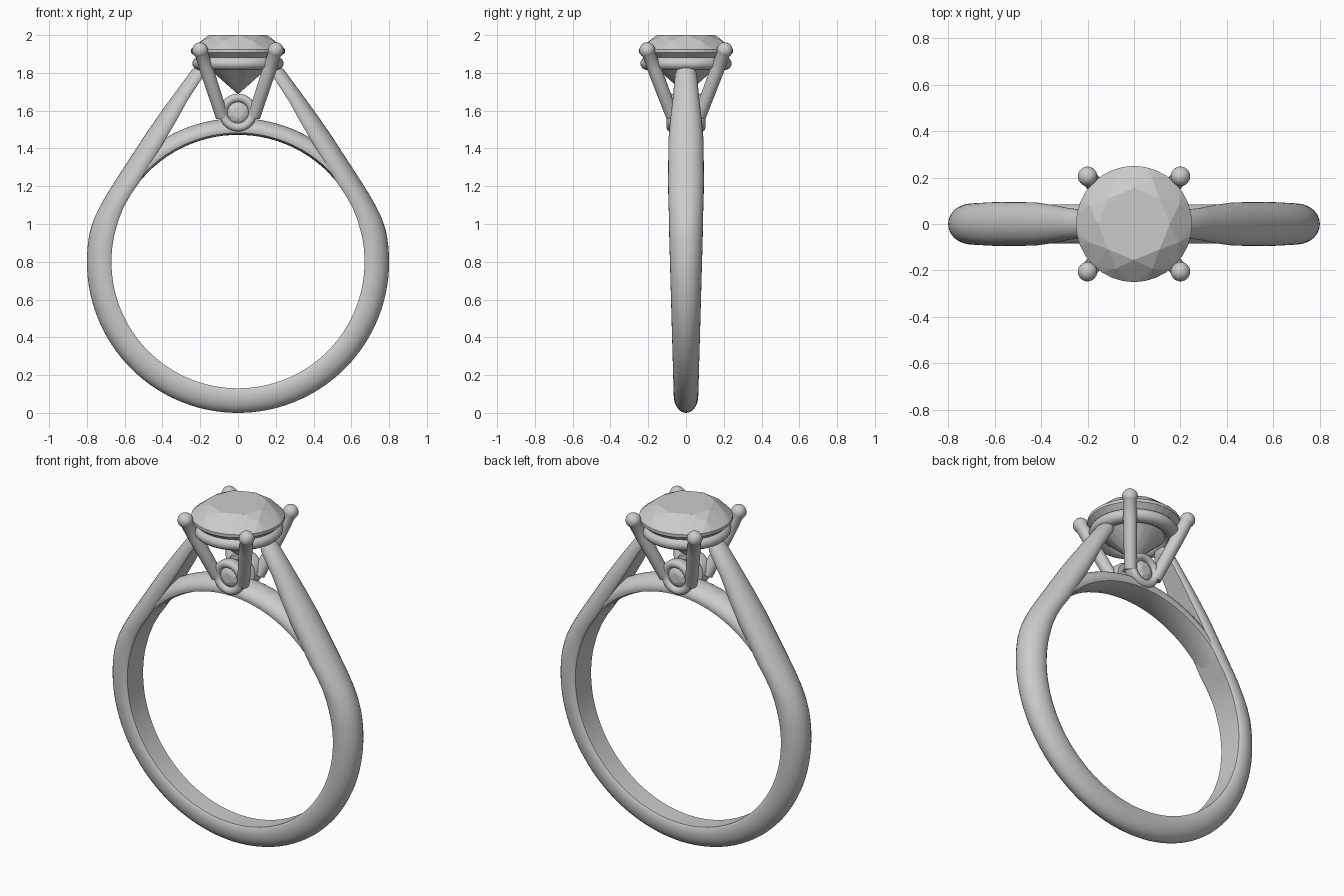
import bpy, bmesh
from math import sin, cos, pi, radians
from mathutils import Vector, Matrix

if "Cube" in bpy.data.objects:
    bpy.data.objects.remove(bpy.data.objects["Cube"])

CZ = 0.8  # centre height of the finger hole


def finish(bm, name, smooth=True):
    bmesh.ops.recalc_face_normals(bm, faces=bm.faces)
    me = bpy.data.meshes.new(name)
    bm.to_mesh(me)
    bm.free()
    ob = bpy.data.objects.new(name, me)
    bpy.context.collection.objects.link(ob)
    if smooth:
        bpy.ops.object.select_all(action='DESELECT')
        ob.select_set(True)
        bpy.context.view_layer.objects.active = ob
        bpy.ops.object.shade_smooth_by_angle(angle=radians(40))
    return ob


def skin(bm, rings, closed=False):
    """Join rings of points with quads; cap the ends unless closed."""
    vs = [[bm.verts.new(p) for p in r] for r in rings]
    n = len(vs[0])
    pairs = list(zip(vs, vs[1:])) + ([(vs[-1], vs[0])] if closed else [])
    for a, b in pairs:
        for i in range(n):
            j = (i + 1) % n
            bm.faces.new((a[i], a[j], b[j], b[i]))
    if not closed:
        bm.faces.new(vs[0])
        bm.faces.new(vs[-1])


def band(name, stations, section):
    """Loft a section over (outer xz, inner xz, half width) stations."""
    bm = bmesh.new()
    rings = []
    for (ox, oz), (ix, iz), w in stations:
        rings.append([(ix + (ox - ix) * u, v * w, iz + (oz - iz) * u)
                      for u, v in section])
    skin(bm, rings)
    return finish(bm, name)


def arc(a, r_out, r_in, w):
    c, s = cos(radians(a)), sin(radians(a))
    return ((r_out * c, CZ + r_out * s), (r_in * c, CZ + r_in * s), w)


def lathe(name, profile, matrix, closed=False, n=40):
    """Revolve an (r, h) profile about local z."""
    bm = bmesh.new()
    rings = [[(r * cos(2 * pi * i / n), r * sin(2 * pi * i / n), h)
              for i in range(n)] for r, h in profile]
    skin(bm, rings, closed)
    bm.transform(matrix)
    return finish(bm, name)


def gem(name, tiers, matrix):
    """Faceted stone: convex hull of (radius, height, count, turn) tiers."""
    bm = bmesh.new()
    for r, h, n, t in tiers:
        for i in range(n):
            a = 2 * pi * (i + t) / n
            bm.verts.new((r * cos(a), r * sin(a), h))
    bmesh.ops.convex_hull(bm, input=bm.verts)
    bmesh.ops.dissolve_limit(bm, angle_limit=0.01, verts=bm.verts, edges=bm.edges)
    bm.transform(matrix)
    return finish(bm, name, smooth=False)


# Shank: D section, circular below, straight rising arms above
dome = [(0.3 + 0.7 * sin(pi * i / 16), cos(pi * i / 16)) for i in range(17)]
d_section = dome + [(0.08, -0.96), (0, -0.86), (0, 0.86), (0.08, 0.96)]
right = [arc(a, 0.8, 0.67, 0.085 + 0.02 * sin(radians(a)))
         for a in range(-90, 13, 3)]
right += [((0.762, 1.03), (0.633, 1.02), 0.09),
          ((0.73, 1.095), (0.605, 1.09), 0.092),
          ((0.69, 1.165), (0.567, 1.157), 0.094),
          ((0.645, 1.236), (0.525, 1.217), 0.095),
          ((0.49, 1.475), (0.395, 1.43), 0.093),
          ((0.41, 1.59), (0.33, 1.54), 0.083),
          ((0.33, 1.70), (0.27, 1.65), 0.070),
          ((0.245, 1.815), (0.185, 1.78), 0.058),
          ((0.215, 1.84), (0.175, 1.80), 0.048),
          ((0.19, 1.845), (0.17, 1.82), 0.03)]
left = [((-o[0], o[1]), (-i[0], i[1]), w) for o, i, w in right[:0:-1]]
band("shank", left + right, d_section)

# Bridge closing the finger hole beneath the head
bridge_section = dome + [(0.12, -0.95), (0.02, -0.6), (0, 0), (0.02, 0.6), (0.12, 0.95)]
band("bridge", [arc(a, 0.76 if 40 < a < 140 else 0.735, 0.672, 0.085)
                for a in range(32, 149, 4)], bridge_section)

# Seat ring under the main stone
tube = [(0.2 + 0.042 * cos(2 * pi * i / 16), 0.036 * sin(2 * pi * i / 16))
        for i in range(16)]
lathe("seat_ring", tube, Matrix.Translation((0, 0, 1.85)), closed=True, n=56)

# Four round-ended prongs
for sx in (-1, 1):
    for sy in (-1, 1):
        lo, hi = Vector((sx * 0.085, sy * 0.072, 1.57)), Vector((sx * 0.2, sy * 0.205, 1.92))
        d = hi - lo
        prof = [(0.034, 0), (0.037, d.length * 0.7)]
        prof += [(0.042 * cos(a * pi / 16), d.length + 0.042 * sin(a * pi / 16))
                 for a in range(-3, 8)] + [(0.002, d.length + 0.042)]
        m = Matrix.Translation(lo) @ d.to_track_quat('Z', 'Y').to_matrix().to_4x4()
        lathe("prong", prof, m, n=20)

# Main brilliant stone
gem("main_stone", [(0.155, 2.0, 8, 0), (0.208, 1.968, 8, 0.5), (0.25, 1.925, 32, 0),
                   (0.25, 1.908, 32, 0), (0.1, 1.773, 8, 0.5), (0.004, 1.69, 8, 0)],
    Matrix.Identity(4))

# Small bezel-set stones facing front and back
for side, sy in (("front", -1), ("back", 1)):
    m = Matrix.Translation((0, 0, 1.59)) @ Matrix.Rotation(-sy * pi / 2, 4, 'X')
    rim = [(0.06, 0.03), (0.088, 0.03), (0.098, 0.05)]
    rim += [(0.078 + 0.022 * cos(pi * i / 8), 0.083 + 0.02 * sin(pi * i / 8))
            for i in range(9)]
    lathe(side + "_bezel", rim, m, closed=True)
    gem(side + "_small_stone", [(0.028, 0.098, 8, 0), (0.045, 0.092, 8, 0.5),
                                (0.06, 0.08, 16, 0), (0.06, 0.074, 16, 0),
                                (0.004, 0.025, 8, 0)], m)
